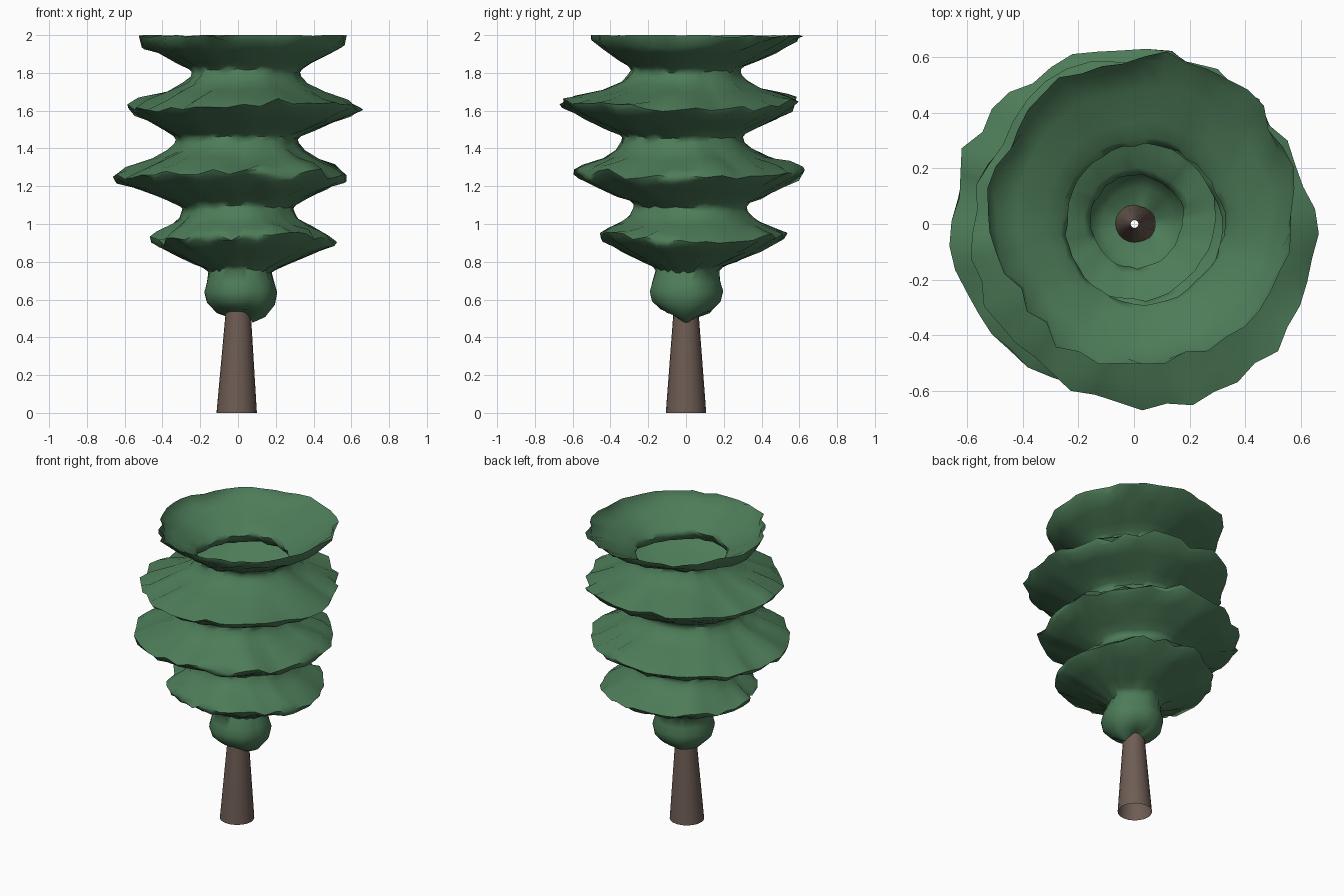
import bpy, bmesh, math, random
from mathutils import Vector, noise

if "Cube" in bpy.data.objects:
    bpy.data.objects.remove(bpy.data.objects["Cube"])

random.seed(4)
SEGMENTS = 44


def material(name, rgb):
    m = bpy.data.materials.new(name)
    m.diffuse_color = (*rgb, 1)
    m.use_nodes = True
    m.node_tree.nodes["Principled BSDF"].inputs["Base Color"].default_value = m.diffuse_color
    return m


def lathe(name, rows, mat, angle):
    """Skin stacked rings of points into an open shell."""
    bm = bmesh.new()
    rings = [[bm.verts.new(p) for p in row] for row in rows]
    for low, high in zip(rings, rings[1:]):
        n = len(low)
        for i in range(n):
            j = (i + 1) % n
            bm.faces.new((low[i], low[j], high[j], high[i]))
    mesh = bpy.data.meshes.new(name)
    bm.to_mesh(mesh)
    bm.free()
    obj = bpy.data.objects.new(name, mesh)
    bpy.context.collection.objects.link(obj)
    mesh.materials.append(mat)
    bpy.ops.object.select_all(action='DESELECT')
    obj.select_set(True)
    bpy.context.view_layer.objects.active = obj
    bpy.ops.object.shade_smooth_by_angle(angle=math.radians(angle))
    return obj


green = material("leaf green", (0.074, 0.2, 0.098))
brown = material("bark brown", (0.155, 0.108, 0.088))

# Trunk: open tapered tube that continues inside the foliage
trunk_rows = []
for z, r in [(0, 0.107), (0.54, 0.066), (1.2, 0.014)]:
    cx = -0.007 + 0.015 * min(z, 0.6)
    trunk_rows.append([(cx + r * math.cos(a), r * math.sin(a), z)
                       for a in (math.tau * i / 20 for i in range(20))])
lathe("trunk", trunk_rows, brown, 40)

# Necks and rims of the tiers: height, radius, centre x, centre y
necks = [Vector(v) for v in ((0.75, 0.165, 0.01, 0.01), (1.09, 0.295, 0.0, 0.025),
                             (1.455, 0.32, -0.01, -0.02), (1.81, 0.285, 0.04, 0.0))]
rims = [Vector(v) for v in ((0.925, 0.485, 0.035, 0.04), (1.265, 0.62, -0.045, 0.01),
                            (1.625, 0.62, 0.03, -0.035), (1.98, 0.55, 0.035, 0.05))]

# Bulb under the tiers, as (ring, raggedness)
profile = [(Vector((z, r, 0.015, 0.0)), 0.1) for z, r in
           ((0.535, 0.062), (0.545, 0.13), (0.59, 0.18), (0.64, 0.192), (0.69, 0.178))]


def blend(a, b, height, spread):
    """Ring between two rings, with separate shares for height and radius."""
    ring = a.lerp(b, spread)
    ring[0] = a[0] + (b[0] - a[0]) * height
    return ring


# Each tier flares from its neck to a rim, then slopes in to the next neck
for k, (neck, rim) in enumerate(zip(necks, rims)):
    profile.append((neck, 0.4))
    for h, s, rag in ((0.12, 0.07, 0.4), (0.28, 0.27, 0.4),
                      (0.6, 0.65, 0.5), (0.87, 0.95, 1.0)):
        profile.append((blend(neck, rim, h, s), rag))
    profile.append((rim, 1.0))
    if k < 3:
        for h, s, rag in ((0.18, 0.2, 0.9), (0.43, 0.6, 0.4),
                          (0.66, 0.87, 0.4), (0.86, 0.97, 0.4)):
            profile.append((blend(rim, necks[k + 1], h, s), rag))

# Foliage: one hollow shell with wavy, ragged rims, open at the top
foliage_rows = []
for k, ((z, r, cx, cy), rag) in enumerate(profile):
    row = []
    for i in range(SEGMENTS):
        a = math.tau * i / SEGMENTS
        c, s = math.cos(a), math.sin(a)
        broad = noise.noise(Vector((c * 1.6, s * 1.6, z * 3.0)))
        fine = noise.noise(Vector((c * 5, s * 5, z * 4 + 7)))
        radius = r * (1 + 0.04 * broad + 0.06 * rag * fine)
        radius += 0.012 * rag * random.uniform(-1, 1)
        height = z + rag * (0.035 * fine + 0.01 * broad
                            - 0.014 * math.cos(2 * a)
                            + 0.014 * random.uniform(-1, 1))
        # The lowest leaves droop on two sides
        if k < 3:
            droop = max(0, c) ** 2 + 0.6 * max(0, s - c) ** 2 / 2
            height -= (0.055 - 0.02 * k) * droop
        # The top rim is level
        if k == len(profile) - 1:
            height = 2.0 - 0.02 * max(0, fine)
        row.append((cx + radius * c, cy + radius * s, min(height, 2.0)))
    foliage_rows.append(row)
lathe("foliage", foliage_rows, green, 62)
